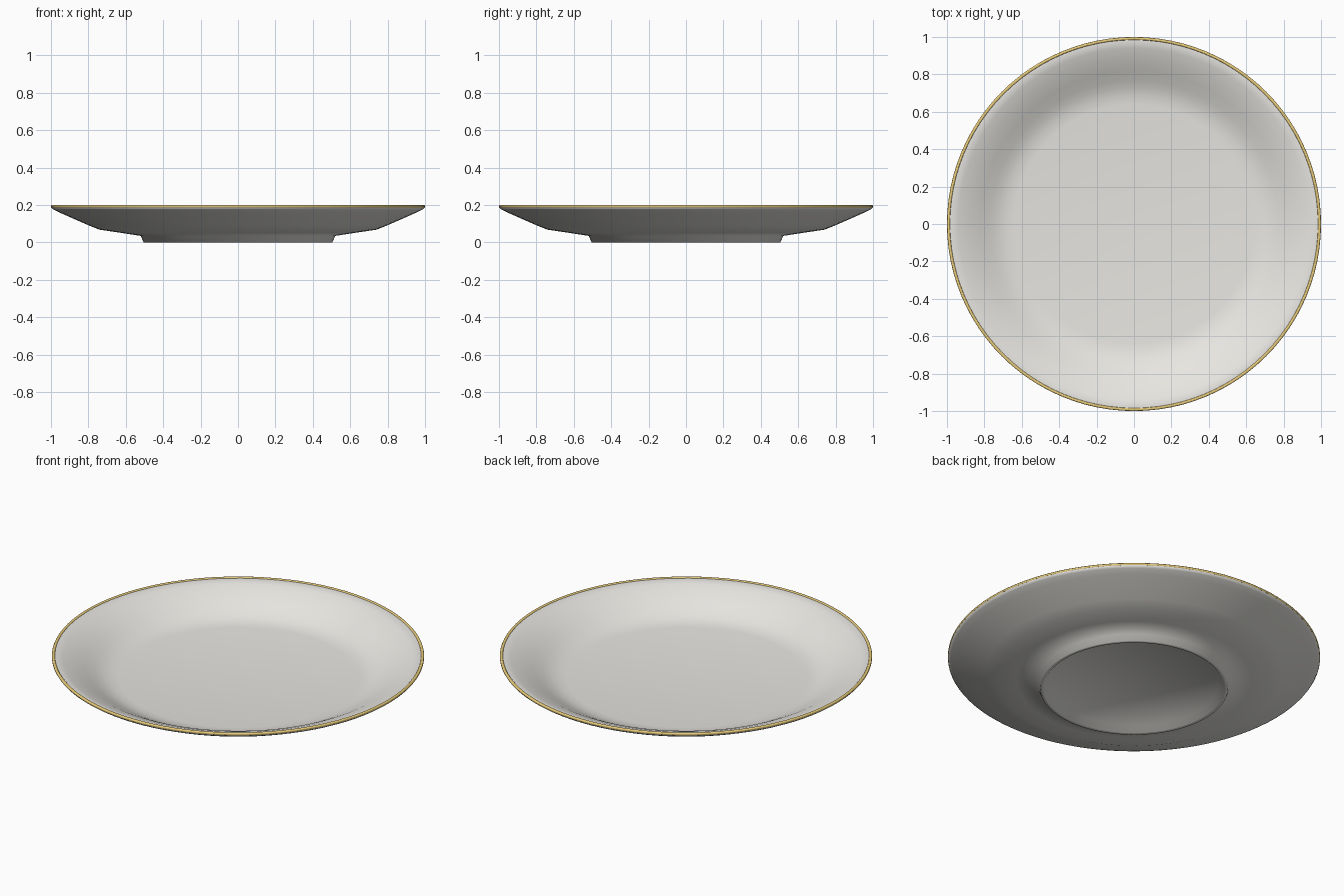
import bpy
import bmesh
from math import cos, sin, tau, radians

cube = bpy.data.objects.get("Cube")
if cube:
    bpy.data.objects.remove(cube, do_unlink=True)

SEGMENTS = 96


def make_material(name, color):
    mat = bpy.data.materials.new(name)
    mat.use_nodes = True
    mat.diffuse_color = color
    mat.node_tree.nodes["Principled BSDF"].inputs["Base Color"].default_value = color
    return mat


def lathe(name, profile, mat, closed=False, angle=35):
    """Revolve (radius, height) points around z; radius 0 makes a pole."""
    bm = bmesh.new()
    rings = []
    for r, z in profile:
        if r == 0:
            rings.append([bm.verts.new((0, 0, z))] * SEGMENTS)
        else:
            rings.append([bm.verts.new((r * cos(tau * i / SEGMENTS),
                                        r * sin(tau * i / SEGMENTS), z))
                          for i in range(SEGMENTS)])
    pairs = list(zip(rings, rings[1:]))
    if closed:
        pairs.append((rings[-1], rings[0]))
    for a, b in pairs:
        for i in range(SEGMENTS):
            j = (i + 1) % SEGMENTS
            corners = dict.fromkeys((a[i], a[j], b[j], b[i]))
            bm.faces.new(list(corners))
    bmesh.ops.recalc_face_normals(bm, faces=bm.faces)
    mesh = bpy.data.meshes.new(name)
    bm.to_mesh(mesh)
    bm.free()
    mesh.materials.append(mat)
    obj = bpy.data.objects.new(name, mesh)
    bpy.context.collection.objects.link(obj)
    bpy.ops.object.select_all(action='DESELECT')
    obj.select_set(True)
    bpy.context.view_layer.objects.active = obj
    bpy.ops.object.shade_smooth_by_angle(angle=radians(angle))
    return obj


porcelain = make_material("warm white porcelain", (0.84, 0.83, 0.79, 1))
gold = make_material("gold", (0.83, 0.62, 0.20, 1))

# Plate body: recessed underside, foot ring, sloping wall, rim, curved well
lathe("plate_body", [
    (0, 0.03), (0.455, 0.03), (0.485, 0.0), (0.505, 0.0), (0.52, 0.035),
    (0.63, 0.052), (0.74, 0.068), (0.80, 0.092), (0.88, 0.127),
    (0.95, 0.158), (0.985, 0.175), (0.996, 0.183), (0.997, 0.192),
    (0.985, 0.196), (0.94, 0.183), (0.88, 0.16), (0.82, 0.129),
    (0.77, 0.102), (0.73, 0.084), (0.69, 0.072), (0.64, 0.066), (0, 0.065),
], porcelain, angle=75)

# Thin gilded band around the lip
lathe("gold_rim", [
    (0.997, 0.187), (1.0, 0.189), (1.0, 0.196), (0.997, 0.2),
    (0.987, 0.2), (0.984, 0.197), (0.984, 0.194),
], gold, closed=True, angle=60)
